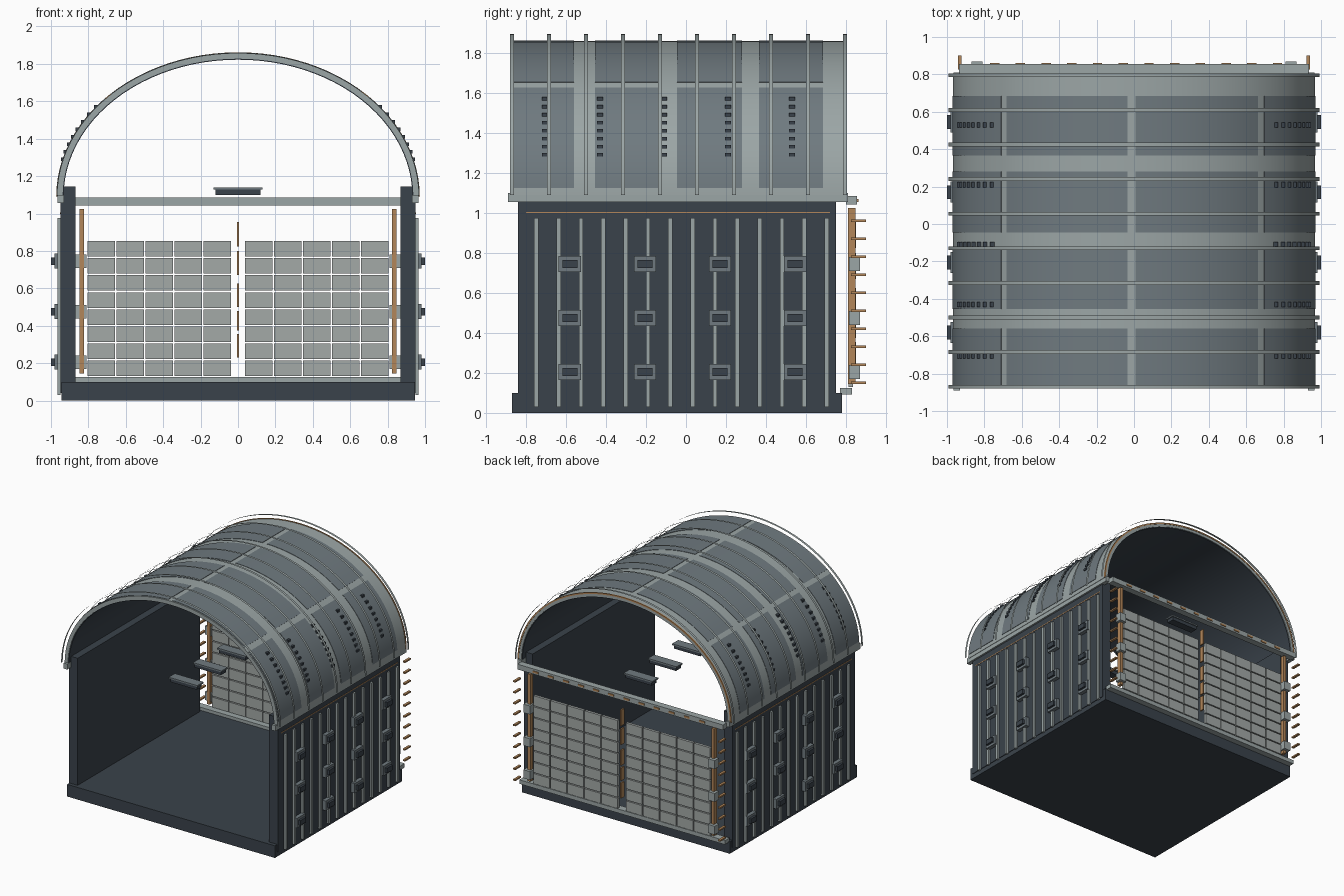
import bpy, math
from math import radians, sin, cos

if "Cube" in bpy.data.objects:
    bpy.data.objects.remove(bpy.data.objects["Cube"])


def mat(name, r, g, b):
    m = bpy.data.materials.new(name)
    m.diffuse_color = (r, g, b, 1)
    m.use_nodes = True
    m.node_tree.nodes["Principled BSDF"].inputs["Base Color"].default_value = m.diffuse_color
    return m


DARK = mat("dark_steel", 0.042, 0.055, 0.07)
LIGHT = mat("light_steel", 0.33, 0.38, 0.38)
PANEL = mat("panel_steel", 0.16, 0.195, 0.215)
COPPER = mat("copper", 0.45, 0.24, 0.10)
TILE = mat("tile_grey", 0.37, 0.40, 0.39)
ARCH_Z = 1.09


def make(name, verts, faces, m):
    me = bpy.data.meshes.new(name)
    me.from_pydata(verts, [], faces)
    me.materials.append(m)
    ob = bpy.data.objects.new(name, me)
    bpy.context.collection.objects.link(ob)
    return ob


def boxes(name, bounds, m, mirror=False):
    """One object from boxes given as (x0, x1, y0, y1, z0, z1)."""
    v, f = [], []
    if mirror:
        bounds = bounds + [(-b[1], -b[0]) + tuple(b[2:]) for b in bounds]
    for x0, x1, y0, y1, z0, z1 in bounds:
        n = len(v)
        v += [(x, y, z) for z in (z0, z1) for x, y in ((x0, y0), (x1, y0), (x1, y1), (x0, y1))]
        f += [tuple(n + i for i in q) for q in
              ((3, 2, 1, 0), (4, 5, 6, 7), (0, 1, 5, 4), (1, 2, 6, 5), (2, 3, 7, 6), (3, 0, 4, 7))]
    return make(name, v, f, m)


def arcs(name, parts, rx, rz, t, m, seg=48):
    """Elliptical shells over y0..y1 and angles a0..a1; t = 0 gives a bare strip."""
    v, f = [], []
    for y0, y1, a0, a1 in parts:
        n = max(6, round(seg * (a1 - a0) / 180))
        base = len(v)
        k = 4 if t else 2
        for i in range(n + 1):
            a = radians(a0 + (a1 - a0) * i / n)
            ring = [(rx, rz, y0), (rx, rz, y1)]
            if t:
                ring += [(rx - t, rz - t, y1), (rx - t, rz - t, y0)]
            v += [(p * cos(a), y, ARCH_Z + q * sin(a)) for p, q, y in ring]
        for i in range(n):
            o = base + i * k
            for j in range(k if t else 1):
                j2 = (j + 1) % k
                f.append((o + j, o + j2, o + k + j2, o + k + j))
        if t:
            f.append(tuple(base + j for j in (3, 2, 1, 0)))
            f.append(tuple(base + n * k + j for j in range(4)))
    ob = make(name, v, f, m)
    bpy.ops.object.select_all(action='DESELECT')
    ob.select_set(True)
    bpy.context.view_layer.objects.active = ob
    bpy.ops.object.shade_smooth_by_angle(angle=radians(30))
    return ob


# Floor, side walls, eaves and rear cross members
boxes("floor", [(-0.945, 0.945, -0.87, 0.78, 0, 0.1)], DARK)
boxes("side_walls", [(0.87, 0.95, -0.84, 0.75, 0.04, 1.145)], DARK, True)
boxes("eave_beams", [(0.93, 0.965, -0.89, 0.81, 1.055, 1.10)], LIGHT, True)
boxes("rear_header", [(-0.935, 0.935, 0.80, 0.855, 1.042, 1.085)], LIGHT)
boxes("rear_sill", [(-0.935, 0.935, 0.77, 0.83, 0.092, 0.125)], LIGHT)
boxes("header_studs", [(-0.77 + i * 0.1375, -0.72 + i * 0.1375, 0.85, 0.861, 1.055, 1.07)
                       for i in range(12)], COPPER)

# Wall ribs and copper trim line
rib_y = [-0.748 + i * 0.1116 for i in range(14)]
boxes("wall_ribs", [(0.948, 0.966, y - 0.011, y + 0.011, 0.03, 0.975) for y in rib_y], LIGHT, True)
boxes("wall_trim", [(0.948, 0.952, -0.80, 0.72, 0.998, 1.005)], COPPER, True)

# Wall brackets: frame of four bars round a dark block
frames, cores = [], []
for y in (-0.58, -0.205, 0.17, 0.545):
    for z in (0.745, 0.475, 0.205):
        for s in (-1, 1):
            a, b = sorted((s * 0.02, s * 0.04))
            frames.append((0.95, 0.982, y - 0.056, y + 0.056, z + a, z + b))
            a, b = sorted((s * 0.037, s * 0.056))
            frames.append((0.95, 0.982, y + a, y + b, z - 0.02, z + 0.02))
        cores.append((0.95, 1.0, y - 0.037, y + 0.037, z - 0.02, z + 0.02))
boxes("bracket_frames", frames, PANEL, True)
boxes("bracket_cores", cores, DARK, True)

# Barrel roof: shell, dark lining, raised panels, floating hoops
arcs("roof_shell", [(-0.87, 0.80, 0, 180)], 0.968, 0.768, 0.03, LIGHT)
arcs("roof_lining", [(-0.865, 0.795, 0, 180)], 0.9385, 0.7385, 0.006, DARK)
panel_y = [(-0.86, -0.56), (-0.455, -0.13), (-0.045, 0.28), (0.365, 0.685)]
panel_a = [(2.5, 44), (47, 89.5), (92, 134.5), (137, 177.5)]
arcs("roof_panels", [y + a for y in panel_y for a in panel_a], 0.971, 0.771, 0.006, PANEL)
hoop_y = [-0.87 + i * 0.185 for i in range(10)]
arcs("roof_hoops", [(y - 0.01, y + 0.01, 0, 180) for y in hoop_y], 0.993, 0.803, 0, LIGHT)
arcs("roof_copper_edge", [(0.793, 0.803, 0, 180)], 0.972, 0.772, 0.012, COPPER)

# Roof louvres
vents = []
for y in (-0.705, -0.43, -0.11, 0.21, 0.53):
    for i in range(8):
        z = 1.29 + i * 0.04
        x = 0.968 * math.sqrt(1 - ((z - ARCH_Z) / 0.768) ** 2)
        vents.append((x - 0.02, x + 0.013, y - 0.014, y + 0.014, z - 0.009, z + 0.009))
boxes("roof_louvres", vents, DARK, True)

# Rear gate: two leaves of tiles, segmented centre bar
tiles = []
for c in range(5):
    for r in range(8):
        x, z = 0.037 + c * 0.155, 0.13 + r * 0.0915
        tiles.append((x, x + 0.147, 0.812, 0.834, z, z + 0.083))
boxes("gate_tiles", tiles, TILE, True)
boxes("gate_centre_bar", [(-0.006, 0.006, 0.81, 0.85, a, b) for a, b in
      ((0.23, 0.355), (0.375, 0.48), (0.50, 0.625), (0.67, 0.80), (0.825, 0.955))], COPPER)

# Rear copper pipes, clamps and pegs
boxes("rear_pipes", [(0.823, 0.848, 0.81, 0.846, 0.145, 1.025)], COPPER, True)
boxes("pipe_clamps", [(0.81, 0.87, 0.815, 0.87, z - 0.035, z + 0.035)
                      for z in (0.745, 0.475, 0.205)], LIGHT, True)
boxes("rear_pegs", [(0.922, 0.942, 0.825, 0.90, 0.144 + i * 0.09, 0.156 + i * 0.09)
                    for i in range(10)], COPPER, True)

# Hanging ceiling lamps
lamp_y = [-0.675 + i * 0.315 for i in range(5)]
boxes("lamp_caps", [(-0.13, 0.13, y - 0.04, y + 0.04, 1.128, 1.14) for y in lamp_y], PANEL)
boxes("lamp_bodies", [(-0.12, 0.12, y - 0.032, y + 0.032, 1.10, 1.128) for y in lamp_y], DARK)
